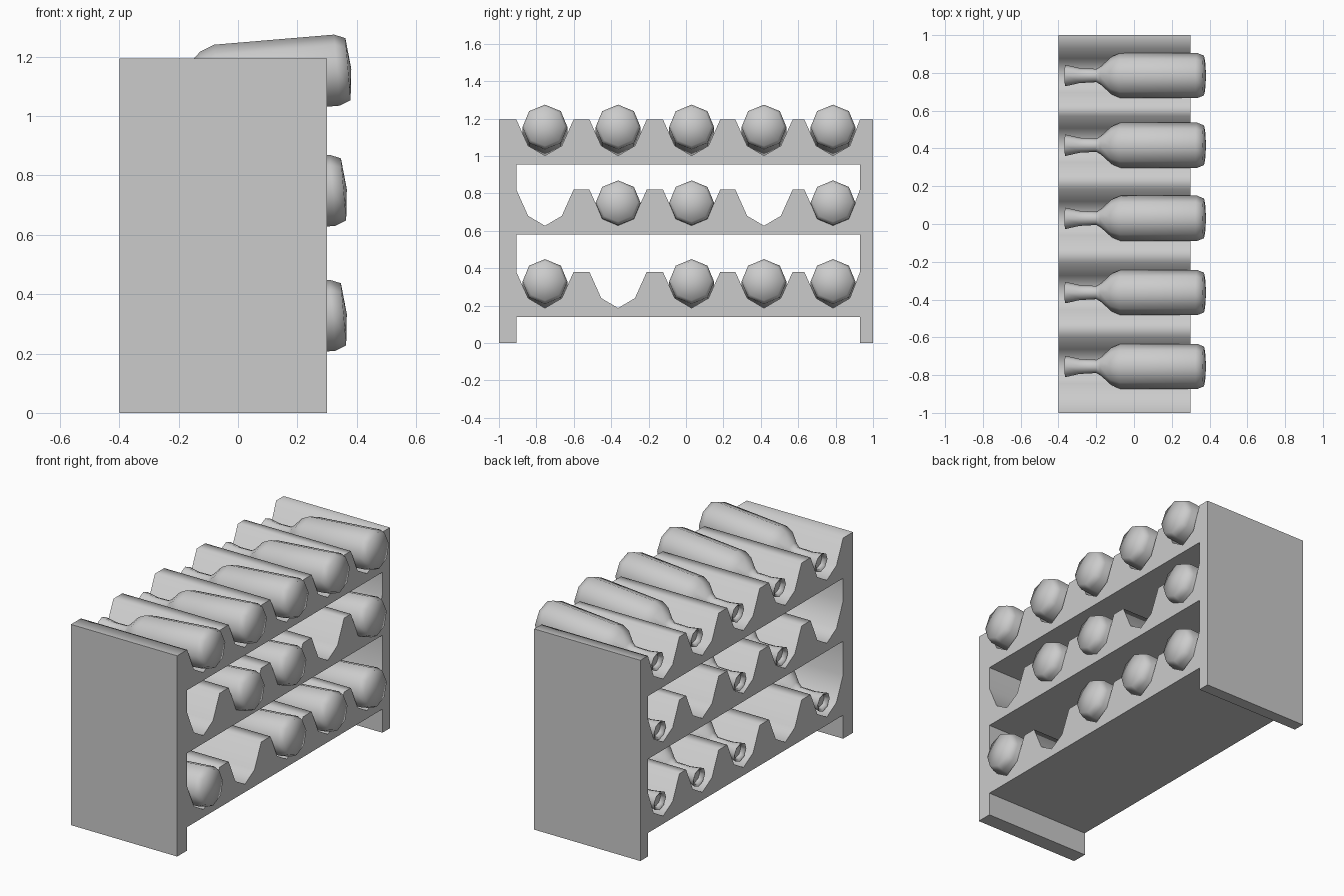
import bpy, bmesh, math
from mathutils import Matrix

cube = bpy.data.objects.get("Cube")
if cube:
    bpy.data.objects.remove(cube, do_unlink=True)

grey = bpy.data.materials.new("plain grey")
grey.use_nodes = True
colour = (0.6, 0.6, 0.6, 1)
grey.diffuse_color = colour
grey.node_tree.nodes["Principled BSDF"].inputs["Base Color"].default_value = colour

COLUMNS = [-0.754, -0.363, 0.03, 0.417, 0.786]
LEFT, RIGHT = -0.907, 0.93          # inner faces of the end panels
BACK, FRONT = -0.4, 0.3             # depth of the rack along x


def add_object(name, mesh):
    obj = bpy.data.objects.new(name, mesh)
    bpy.context.collection.objects.link(obj)
    return obj


def smooth(obj, angle=70):
    bpy.ops.object.select_all(action='DESELECT')
    obj.select_set(True)
    bpy.context.view_layer.objects.active = obj
    bpy.ops.object.shade_smooth_by_angle(angle=math.radians(angle))


def cradle_line(top):
    """Scalloped upper edge of a shelf, left to right."""
    notch = [(-0.153, 0), (-0.09, -0.14), (0, -0.193), (0.09, -0.14), (0.153, 0)]
    line = [(c + dy, top + dz) for c in COLUMNS for dy, dz in notch]
    return [(min(max(y, LEFT), RIGHT), z) for y, z in line]


def build_rack():
    """End panels and three shelves as one outline with two openings."""
    outer = [(-1, 0), (LEFT, 0), (LEFT, 0.14), (RIGHT, 0.14), (RIGHT, 0), (1, 0), (1, 1.195)]
    outer += cradle_line(1.195)[::-1] + [(-1, 1.195)]
    low_gap = cradle_line(0.38) + [(RIGHT, 0.58), (LEFT, 0.58)]
    high_gap = cradle_line(0.82) + [(RIGHT, 0.955), (LEFT, 0.955)]

    curve = bpy.data.curves.new("rack_outline", 'CURVE')
    curve.dimensions = '2D'
    curve.fill_mode = 'BOTH'
    curve.extrude = (FRONT - BACK) / 2
    for loop in (outer, low_gap, high_gap):
        spline = curve.splines.new('POLY')
        spline.points.add(len(loop) - 1)
        for point, (y, z) in zip(spline.points, loop):
            point.co = (y, z, 0, 1)
        spline.use_cyclic_u = True
    outline = add_object("rack_outline", curve)
    bpy.context.view_layer.update()
    mesh = bpy.data.meshes.new_from_object(
        outline.evaluated_get(bpy.context.evaluated_depsgraph_get()))
    bpy.data.objects.remove(outline, do_unlink=True)

    # Turn the outline upright so it is extruded along x
    turn = Matrix(((0, 0, 1, (FRONT + BACK) / 2), (1, 0, 0, 0), (0, 1, 0, 0), (0, 0, 0, 1)))
    bm = bmesh.new()
    bm.from_mesh(mesh)
    bm.transform(turn)
    bmesh.ops.remove_doubles(bm, verts=bm.verts, dist=0.0005)
    bmesh.ops.recalc_face_normals(bm, faces=bm.faces)
    bm.to_mesh(mesh)
    bm.free()
    mesh.materials.clear()
    mesh.materials.append(grey)
    smooth(add_object("rack", mesh))


def bottle_mesh():
    """Eight-sided bottle lathed around x, with its neck towards -x."""
    profile = [(-0.34, 0), (-0.34, 0.04), (-0.36, 0.045), (-0.365, 0.057), (-0.29, 0.04),
               (-0.2, 0.035), (-0.175, 0.05), (-0.12, 0.1), (-0.07, 0.12),
               (0.335, 0.12), (0.372, 0.105), (0.385, 0)]
    profile[-1] = (0.383, 0)
    bm = bmesh.new()
    verts = [bm.verts.new((x, 0, r)) for x, r in profile]
    edges = [bm.edges.new(pair) for pair in zip(verts, verts[1:])]
    bmesh.ops.spin(bm, geom=verts + edges, cent=(0, 0, 0), axis=(1, 0, 0),
                   angle=math.tau, steps=8, use_duplicate=False)
    bmesh.ops.remove_doubles(bm, verts=bm.verts, dist=0.0005)
    bmesh.ops.recalc_face_normals(bm, faces=bm.faces)
    mesh = bpy.data.meshes.new("bottle")
    bm.to_mesh(mesh)
    bm.free()
    mesh.materials.append(grey)
    return mesh


build_rack()

# Bottles lie tilted in the cradles; three cradles stay empty
rows = [("lower", -0.015, 0.301, {1}), ("middle", -0.015, 0.722, {0, 3}), ("upper", 0, 1.127, set())]
bottle = bottle_mesh()
for row, x, z, empty in rows:
    for i, y in enumerate(COLUMNS):
        if i not in empty:
            obj = add_object(f"{row}_bottle_{i + 1}", bottle)
            obj.location = (x, y, z)
            obj.rotation_euler.y = math.radians(-4.8)
smooth(bpy.data.objects["upper_bottle_1"])
